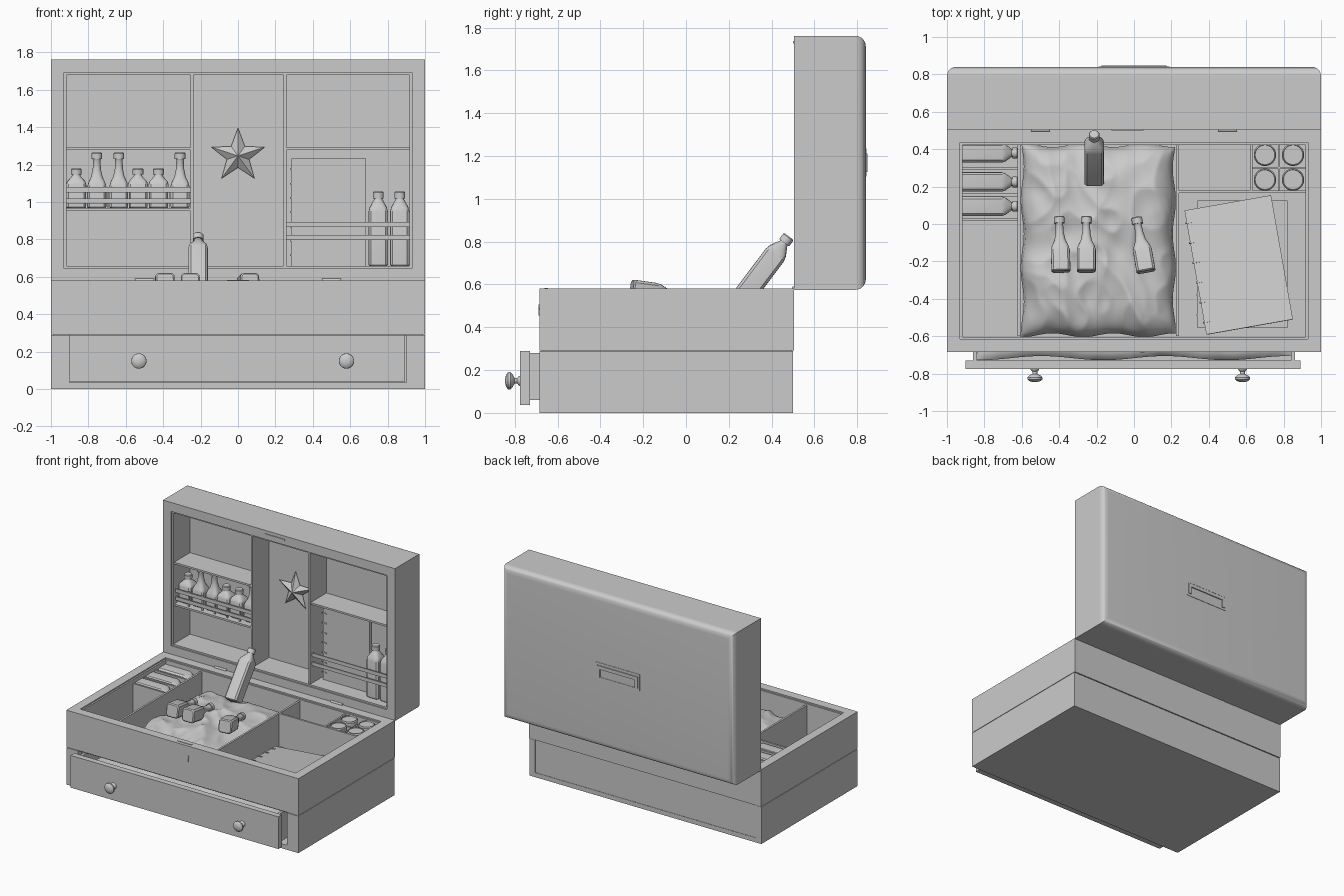
import bpy, bmesh, math
from mathutils import Matrix, Vector, noise

if "Cube" in bpy.data.objects:
    bpy.data.objects.remove(bpy.data.objects["Cube"])
R = math.radians


def finish(name, bm, mat=None, angle=None):
    bmesh.ops.recalc_face_normals(bm, faces=bm.faces)
    if mat is not None:
        bm.transform(mat)
    me = bpy.data.meshes.new(name)
    bm.to_mesh(me)
    bm.free()
    if angle:
        me.polygons.foreach_set("use_smooth", [True] * len(me.polygons))
        me.set_sharp_from_angle(angle=R(angle))
    ob = bpy.data.objects.new(name, me)
    bpy.context.collection.objects.link(ob)
    return ob


def box(name, x0, x1, y0, y1, z0, z1, mat=None):
    bm = bmesh.new()
    bmesh.ops.create_cube(bm, size=1)
    for v in bm.verts:
        v.co = ((x0 + x1) / 2 + v.co.x * (x1 - x0), (y0 + y1) / 2 + v.co.y * (y1 - y0),
                (z0 + z1) / 2 + v.co.z * (z1 - z0))
    return finish(name, bm, mat)


def frame(name, u0, u1, v0, v1, w0, w1, t, upright=False):
    """Mitred rectangular frame; upright frames stand in the xz plane."""
    bm = bmesh.new()
    rings = []
    for i, w in ((0, w0), (t, w0), (t, w1), (0, w1)):
        pts = ((u0 + i, v0 + i), (u1 - i, v0 + i), (u1 - i, v1 - i), (u0 + i, v1 - i))
        rings.append([bm.verts.new((u, w, v) if upright else (u, v, w)) for u, v in pts])
    for k in range(4):
        a, b = rings[k], rings[(k + 1) % 4]
        for j in range(4):
            bm.faces.new((a[j], a[(j + 1) % 4], b[(j + 1) % 4], b[j]))
    return finish(name, bm)


def loft(name, prof, mat, seg=24):
    """Stack of (half width, height, squareness exponent) rings along z."""
    bm = bmesh.new()
    rings = []
    for r, z, n in prof:
        ring = []
        for i in range(seg):
            a = 2 * math.pi * (i + 0.5) / seg
            c, s = math.cos(a), math.sin(a)
            k = r / (abs(c) ** n + abs(s) ** n) ** (1 / n)
            ring.append(bm.verts.new((c * k, s * k, z)))
        rings.append(ring)
    for a, b in zip(rings, rings[1:]):
        for j in range(seg):
            bm.faces.new((a[j], a[(j + 1) % seg], b[(j + 1) % seg], b[j]))
    bm.faces.new(rings[0])
    bm.faces.new(rings[-1])
    return finish(name, bm, mat, 35)


def at(x, y, z, rx=0, ry=0, rz=0, sz=1):
    return (Matrix.Translation((x, y, z)) @ Matrix.Rotation(R(rz), 4, 'Z') @ Matrix.Rotation(R(ry), 4, 'Y')
            @ Matrix.Rotation(R(rx), 4, 'X') @ Matrix.Diagonal((1, 1, sz, 1)))


def cap(z0, z1):
    return [(.022, z0, 2), (.029, z0, 2), (.029, z1 - .005, 2), (.025, z1, 2)]


SHORT = [(.046, 0, 7), (.054, .007, 7), (.054, .125, 7), (.048, .145, 5), (.026, .168, 2), (.022, .175, 2)] + cap(.18, .213)
TALL = [(.044, 0, 7), (.051, .007, 7), (.051, .115, 7), (.044, .14, 5), (.03, .17, 2.5), (.022, .21, 2), (.02, .258, 2)] + cap(.262, .298)
LONG = [(.045, 0, 7), (.052, .007, 7), (.052, .29, 7), (.046, .315, 5), (.027, .35, 2), (.022, .358, 2)] + cap(.363, .4)


def cloth(name, x0, x1, y0, y1, zlow, zhigh, amp, nx=90, ny=90):
    bm = bmesh.new()
    bmesh.ops.create_grid(bm, x_segments=nx, y_segments=ny, size=1)
    for v in bm.verts:
        u, w = v.co.x, v.co.y
        puff = max(0, (1 - u ** 6) * (1 - w ** 6)) ** .5
        x = (x0 + x1) / 2 + u * (x1 - x0) / 2 * (1 - .02 * (1 + math.sin(9 * w + 1)) * abs(u))
        y = (y0 + y1) / 2 + w * (y1 - y0) / 2 * (1 - .02 * (1 + math.sin(8 * u)) * abs(w))
        p = Vector((x * 3.5 + y, y * 2.5 - x, zlow))
        crease = 1 - 2 * abs(noise.noise(p)) - abs(noise.noise(p * 2.3))
        v.co = (x, y, zlow + (zhigh - zlow) * puff + amp * crease * puff)
    return finish(name, bm, None, 80)


def spiral_book(name, w, h, t, mat, ticks=6):
    box(name, -w / 2, w / 2, -h / 2, h / 2, 0, t, mat)
    for i in range(ticks):
        y = h * (-.4 + .8 * i / (ticks - 1))
        box(name + "_ring", -w / 2 - .006, -w / 2 + .03, y - .004, y + .004, -.004, t + .004, mat)


# Lower case around the drawer
box("case_bottom", -1, 1, -.685, .5, 0, .035)
for s in (-1, 1):
    a, b = sorted((s * .95, s))
    box("case_side", a, b, -.64, .5, .035, .288)
    a, b = sorted((s * .9, s))
    box("front_post", a, b, -.685, -.64, .035, .288)
box("case_back", -.95, .95, .46, .497, .035, .288)

# Upper tray
frame("tray_rim", -1, 1, -.685, .505, .292, .58, .07)
frame("tray_lining", -.93, .93, -.615, .435, .3, .57, .012)
box("tray_floor", -.99, .99, -.675, .495, .284, .305)
box("left_divider", -.622, -.607, -.6, .43, .3, .56)
box("right_divider", .225, .24, -.6, .43, .3, .56)
for y in (.025, .155, .295):
    box("bottle_slot_wall", -.92, -.62, y - .007, y + .007, .3, .54)
box("bottle_slot_floor", -.92, -.62, .03, .43, .3, .43)
box("jar_wall_front", .24, .92, .165, .18, .3, .56)
box("jar_wall_side", .62, .633, .18, .43, .3, .56)
box("jar_wall_cross", .63, .92, .296, .306, .3, .54)
box("jar_wall_middle", .771, .781, .18, .43, .3, .54)
for x in (.7, .85):
    for y in (.37, .237):
        loft("jar", [(.057, 0, 2), (.06, .01, 2), (.06, .25, 2), (.054, .258, 2), (.052, .252, 2)], at(x, y, .306), 32)

# Cloth, bottles and books in the tray
cloth("cushion_cloth", -.606, .224, -.605, .432, .35, .49, .03)
for y in (.38, .225, .095):
    loft("lying_bottle", LONG, at(-.93, y, .488, ry=90, sz=.77))
for x, rz in ((-.39, 2), (-.255, 0), (.065, 10)):
    loft("loose_bottle", TALL, at(x, -.255, .572, rx=-98, rz=rz))
loft("leaning_bottle", LONG, at(-.213, .24, .505, rx=-37))
spiral_book("flat_book", .48, .68, .02, at(.58, -.215, .306))
spiral_book("tilted_book", .47, .68, .012, at(.56, -.22, .385, rx=-8, rz=10))

# Drawer pulled slightly open
box("drawer_front", -.9, .89, -.775, -.73, .037, .288)
box("drawer_floor", -.86, .86, -.73, .4, .06, .08)
for s in (-1, 1):
    a, b = sorted((s * .84, s * .86))
    box("drawer_side", a, b, -.73, .4, .08, .28)
box("drawer_back", -.84, .84, .38, .4, .08, .26)
cloth("drawer_cloth", -.84, .84, -.728, .37, .2, .25, .015, 90, 60)
for x in (-.53, .58):
    loft("drawer_knob", [(.024, 0, 2), (.022, .006, 2), (.013, .014, 2), (.014, .026, 2), (.032, .036, 2),
                         (.041, .046, 2), (.04, .056, 2), (.03, .065, 2), (.012, .07, 2)], at(x, -.775, .15, rx=90))

# Lid frame, rounded back shell and lining
frame("lid_frame", -1, 1, .575, 1.762, .505, .79, .07, True)
frame("lid_lining", -.93, .93, .645, 1.692, .515, .73, .012, True)
bm = bmesh.new()
bmesh.ops.create_cube(bm, size=1)
for v in bm.verts:
    v.co = (v.co.x * 2, .815 + v.co.y * .05, 1.1685 + v.co.z * 1.187)
back = [e for e in bm.edges if all(v.co.y > .83 for v in e.verts)]
bmesh.ops.bevel(bm, geom=back, offset=.049, segments=8, profile=.5, affect='EDGES')
finish("lid_back_shell", bm, None, 40)
box("lid_inner_panel", -.93, .93, .72, .735, .645, 1.692)

# Lid dividers, shelves and retaining slats
for x in (-.245, .25):
    box("lid_divider", x - .008, x + .008, .52, .72, .657, 1.68)
for x0, x1, z in ((-.918, -.253, 1.285), (-.918, -.253, .96), (.258, .918, 1.285)):
    box("lid_shelf", x0, x1, .525, .72, z - .007, z + .007)
for x0, x1, zs in ((-.918, -.253, (1.005, 1.065)), (.258, .918, (.81, .88))):
    for z in zs:
        box("retaining_slat", x0, x1, .54, .55, z - .014, z + .014)
for x in (-.81, -.695, -.585, -.48, -.37):
    box("slat_post", x - .006, x + .006, .55, .558, .967, 1.079)

# Bottles and book in the lid
for x in (-.865, -.535, -.425):
    loft("short_bottle", SHORT, at(x, .622, .967))
for x in (-.755, -.637, -.31):
    loft("tall_bottle", TALL, at(x, .622, .967))
for x in (.75, .865):
    loft("long_bottle", LONG, at(x, .625, .657))
spiral_book("lid_book", .4, .575, .03, at(.485, .67, .945, rx=90), 7)

# Faceted star ornament
bm = bmesh.new()
rim = []
for i in range(10):
    r, a = (.15, .063)[i % 2], math.pi / 2 + i * math.pi / 5
    rim.append(bm.verts.new((r * math.cos(a), .71, 1.247 + r * math.sin(a))))
tip = bm.verts.new((0, .665, 1.247))
for i in range(10):
    bm.faces.new((rim[i], rim[(i + 1) % 10], tip))
bm.faces.new(rim)
finish("star", bm)

# Carrying handle on the lid back
frame("handle_plate", -.19, .19, 1.105, 1.235, .836, .843, .018, True)
box("handle_grip", -.15, .15, .838, .848, 1.185, 1.212)
for s in (-1, 1):
    a, b = sorted((s * .15, s * .175))
    box("handle_arm", a, b, .838, .848, 1.125, 1.212)

# Hinges, catches and keyhole
for x in (-.5, .5):
    loft("hinge", [(.009, -.05, 2), (.009, .05, 2)], at(x, .503, .582, ry=90), 12)
box("lid_catch", -.12, .05, .5, .506, 1.725, 1.737)
box("tray_catch", -.06, .06, -.66, -.645, .578, .584)
loft("keyhole_plate", [(.012, 0, 2), (.012, .004, 2)], at(.045, -.684, .495, rx=90), 12)
box("keyhole_slot", .039, .051, -.688, -.684, .455, .49)
